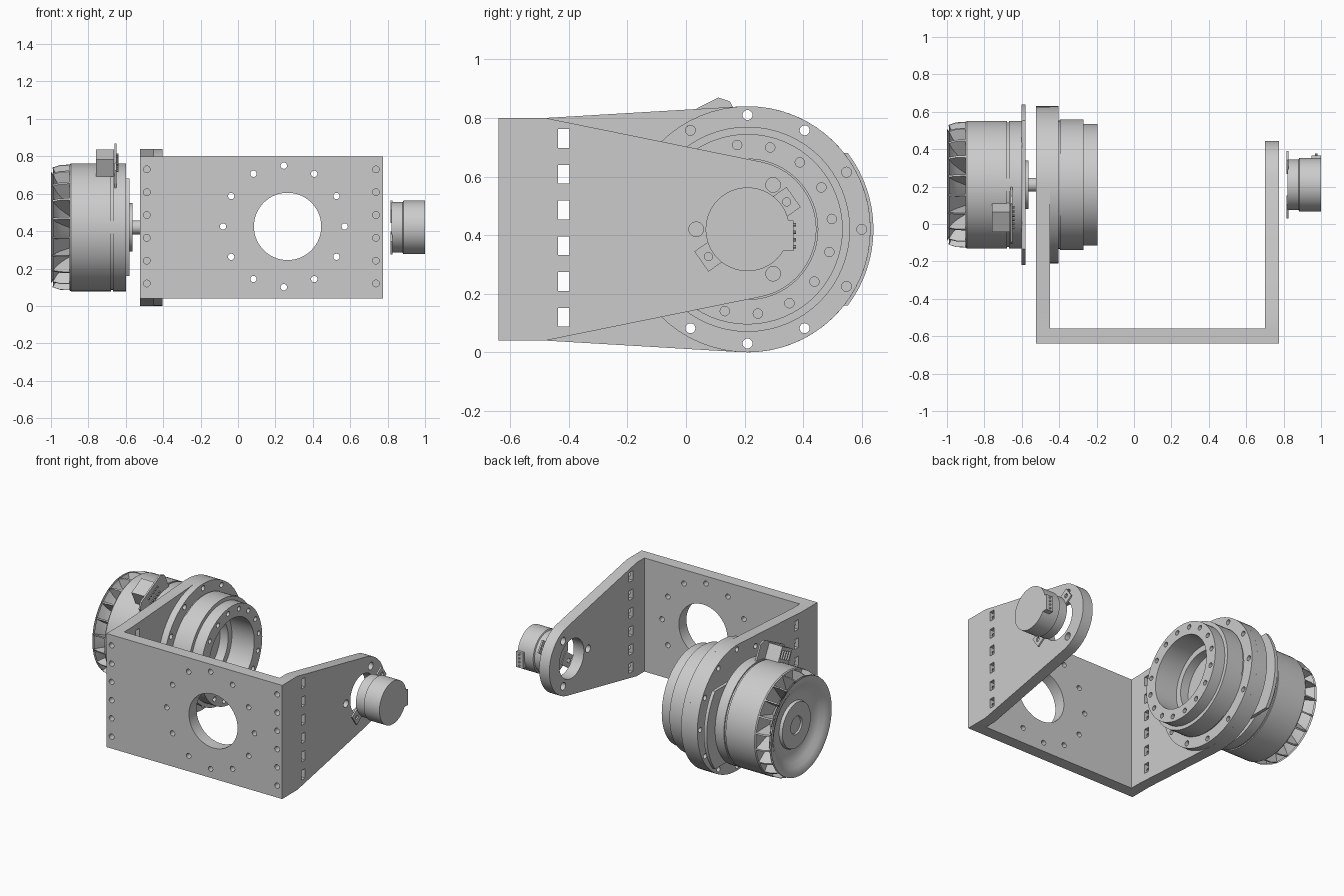
import bpy, bmesh, math
from math import sin, cos, pi, radians
from mathutils import Vector, Matrix

if "Cube" in bpy.data.objects:
    bpy.data.objects.remove(bpy.data.objects["Cube"])

CY, CZ = 0.21, 0.42          # shared rotation axis, parallel to x
SEG = 64


def make(name, bm):
    bmesh.ops.remove_doubles(bm, verts=bm.verts, dist=1e-5)
    bmesh.ops.recalc_face_normals(bm, faces=bm.faces)
    me = bpy.data.meshes.new(name)
    bm.to_mesh(me)
    bm.free()
    ob = bpy.data.objects.new(name, me)
    bpy.context.collection.objects.link(ob)
    return ob


def lathe(name, prof, closed=False):
    """Revolve an (x, r) profile about the shared axis."""
    bm = bmesh.new()
    vs = [bm.verts.new((x, CY, CZ + r)) for x, r in prof]
    es = [bm.edges.new(p) for p in zip(vs, vs[1:])]
    if closed:
        es.append(bm.edges.new((vs[-1], vs[0])))
    bmesh.ops.spin(bm, geom=vs + es, cent=(0, CY, CZ), axis=(1, 0, 0),
                   angle=2 * pi, steps=SEG, use_duplicate=False)
    return make(name, bm)


def prism(bm, pts, x0, x1):
    """Extrude a (y, z) outline along x."""
    f = bm.faces.new([bm.verts.new((x0, y, z)) for y, z in pts])
    g = bmesh.ops.extrude_face_region(bm, geom=[f])['geom']
    bmesh.ops.translate(bm, vec=(x1 - x0, 0, 0),
                        verts=[v for v in g if isinstance(v, bmesh.types.BMVert)])


def cyl(bm, a, b, r, seg=20):
    a, b = Vector(a), Vector(b)
    q = (b - a).to_track_quat('Z', 'Y').to_matrix().to_4x4()
    bmesh.ops.create_cone(bm, cap_ends=True, segments=seg, radius1=r, radius2=r,
                          depth=(b - a).length, matrix=Matrix.Translation((a + b) / 2) @ q)


def box(bm, x, y, z):
    prism(bm, [(y[0], z[0]), (y[1], z[0]), (y[1], z[1]), (y[0], z[1])], *x)


def polar(r, deg):
    return CY + r * cos(radians(deg)), CZ + r * sin(radians(deg))


def local(rad, t, deg):
    """Point at a radial distance and tangential offset around the axis."""
    a = radians(deg)
    return CY + rad * cos(a) + t * sin(a), CZ + rad * sin(a) - t * cos(a)


def ring_holes(bm, x0, x1, R, r, n, off=0):
    for i in range(n):
        y, z = polar(R, off + 360 * i / n)
        cyl(bm, (x0, y, z), (x1, y, z), r)


def cut(ob, fill):
    bm = bmesh.new()
    fill(bm)
    c = make("cutter", bm)
    c.hide_render = True
    m = ob.modifiers.new("cut", 'BOOLEAN')
    m.operation, m.solver, m.object = 'DIFFERENCE', 'EXACT', c
    bpy.context.view_layer.objects.active = ob
    bpy.ops.object.modifier_apply(modifier=m.name)
    bpy.data.objects.remove(c)


ROWS = [0.12 + 0.122 * i for i in range(6)]


def edge_bolts(bm):
    for x in (-0.4875, 0.7375):
        for z in ROWS:
            cyl(bm, (x, -0.7, z), (x, -0.42, z), 0.018)


def windows(bm):
    for z in ROWS:
        box(bm, (-0.6, -0.42), (-0.437, -0.398), (z - 0.032, z + 0.032))
        box(bm, (0.6, 0.85), (-0.437, -0.398), (z - 0.032, z + 0.032))


# front plate with its large opening and bolt circle
bm = bmesh.new()
box(bm, (-0.525, 0.775), (-0.64, -0.56), (0.04, 0.80))
plate = make("front_plate", bm)


def plate_holes(bm):
    cyl(bm, (0.265, -0.7, 0.425), (0.265, -0.5, 0.425), 0.18, SEG)
    for i in range(12):
        x, z = 0.245 + 0.325 * cos(i * pi / 6), 0.425 + 0.325 * sin(i * pi / 6)
        cyl(bm, (x, -0.7, z), (x, -0.5, z), 0.017)
    edge_bolts(bm)


cut(plate, plate_holes)


# side arms: straight root blending tangentially into a round end
def arm(name, R, x0, x1):
    dy, dz = -0.48 - CY, 0.38
    a = math.degrees(math.atan2(dz, dy) - math.acos(R / math.hypot(dy, dz)))
    pts = [(-0.56, 0.04), (-0.56, 0.80), (-0.48, 0.80)]
    pts += [polar(R, a - 2 * a * i / 40) for i in range(41)] + [(-0.48, 0.04)]
    bm = bmesh.new()
    prism(bm, pts, x0, x1)
    ob = make(name, bm)
    cut(ob, edge_bolts)
    cut(ob, windows)
    return ob


left = arm("left_arm", 0.42, -0.525, -0.45)
right = arm("right_arm", 0.235, 0.70, 0.775)


def right_holes(bm):
    cyl(bm, (0.6, CY, CZ), (0.9, CY, CZ), 0.13, SEG)
    ring_holes(bm, 0.6, 0.9, 0.175, 0.025, 3, 60)


cut(right, right_holes)
flange_holes = lambda bm: ring_holes(bm, -0.6, -0.397, 0.39, 0.017, 12)
cut(left, flange_holes)

# stepped hollow gearbox with mounting flange
gear = lathe("gearbox", [(-0.45, 0), (-0.45, 0.42), (-0.405, 0.42), (-0.405, 0.343),
                         (-0.395, 0.343), (-0.395, 0.35), (-0.27, 0.35), (-0.27, 0.325),
                         (-0.195, 0.325), (-0.195, 0.24), (-0.36, 0.24), (-0.36, 0.20),
                         (-0.42, 0.20), (-0.42, 0)])
cut(gear, flange_holes)
cut(gear, lambda bm: ring_holes(bm, -0.24, -0.15, 0.29, 0.016, 16, 7))

# drive motor body, hub and shaft
lathe("drive_motor_body", [(-0.9, 0), (-0.9, 0.337), (-0.893, 0.342), (-0.68, 0.342),
                           (-0.68, 0.334), (-0.667, 0.334), (-0.667, 0.342),
                           (-0.60, 0.342), (-0.60, 0)])
lathe("drive_shaft", [(-0.60, 0), (-0.60, 0.13), (-0.565, 0.13), (-0.565, 0.037),
                      (-0.50, 0.037), (-0.50, 0)])

# motor mounting plate: disc trimmed flat above and below
bm = bmesh.new()
half = math.degrees(math.asin(0.26 / 0.43))
prism(bm, [polar(0.43, s + half * (i / 8 - 1)) for s in (0, 180) for i in range(17)],
      -0.602, -0.58)
make("motor_mount_plate", bm)

# cooling fan: funnel dish and vanes
lathe("fan_dish", [(-1, 0.322), (-1, 0.30), (-0.985, 0.27), (-0.965, 0.24), (-0.945, 0.20),
                   (-0.945, 0.155), (-0.965, 0.15), (-0.965, 0.06), (-0.955, 0.055),
                   (-0.955, 0), (-0.9, 0), (-0.9, 0.20), (-0.945, 0.25), (-0.97, 0.285),
                   (-0.988, 0.322)])
bm = bmesh.new()
vane = [(-0.89, 0.19), (-0.89, 0.335), (-0.95, 0.333), (-0.992, 0.32), (-0.978, 0.28), (-0.94, 0.22)]
for i in range(20):
    sides = []
    for t in (-0.005, 0.005):
        sides.append([bm.verts.new((x, *local(r, t + (r - 0.19) * 0.35, i * 18)))
                      for x, r in vane])
    a, b = sides
    bm.faces.new(a)
    bm.faces.new(b[::-1])
    for j in range(6):
        k = (j + 1) % 6
        bm.faces.new((a[j], b[j], b[k], a[k]))
make("fan_vanes", bm)

# circuit board, connector block and pins on the drive motor
BA = 117


def rot_box(bm, x, r, t, deg, ch=0):
    pts = [(r[0], t[0]), (r[1] - ch, t[0]), (r[1], t[0] + ch),
           (r[1], t[1] - ch), (r[1] - ch, t[1]), (r[0], t[1])]
    if not ch:
        pts = [pts[0], pts[1], pts[3], pts[5]]
    prism(bm, [local(*p, deg) for p in pts], *x)


bm = bmesh.new()
rot_box(bm, (-0.66, -0.649), (0.29, 0.446), (-0.145, 0.145), BA, 0.03)
make("circuit_board", bm)
bm = bmesh.new()
rot_box(bm, (-0.76, -0.662), (0.335, 0.437), (-0.06, 0.06), BA)
con = make("board_connector", bm)


def sockets(bm):
    for i in range(4):
        t = -0.039 + 0.026 * i
        rot_box(bm, (-0.8, -0.70), (0.36, 0.415), (t - 0.009, t + 0.009), BA)


cut(con, sockets)
bm = bmesh.new()
for i in range(5):
    for r in (0.365, 0.41):
        y, z = local(r, -0.05 + 0.025 * i, BA)
        cyl(bm, (-0.66, y, z), (-0.64, y, z), 0.006, 8)
make("board_pins", bm)

# small sensor unit on the right, with two tabs and a plug
lathe("sensor_body", [(0.82, 0), (0.82, 0.135), (0.88, 0.135), (0.884, 0.143),
                      (1.0, 0.143), (1.0, 0)])
bm = bmesh.new()
for d in (35, 215):
    rot_box(bm, (0.815, 0.826), (0.10, 0.192), (-0.042, 0.042), d)
tabs = make("sensor_tabs", bm)
cut(tabs, lambda bm: ring_holes(bm, 0.8, 0.85, 0.163, 0.014, 2, 35))
bm = bmesh.new()
box(bm, (0.95, 1.0), (0.31, 0.367), (0.345, 0.45))
for i in range(4):
    z = 0.36 + 0.025 * i
    cyl(bm, (0.975, 0.36, z), (0.975, 0.376, z), 0.006, 8)
make("sensor_plug", bm)

for ob in bpy.context.collection.objects:
    ob.select_set(True)
    bpy.context.view_layer.objects.active = ob
bpy.ops.object.shade_smooth_by_angle()
